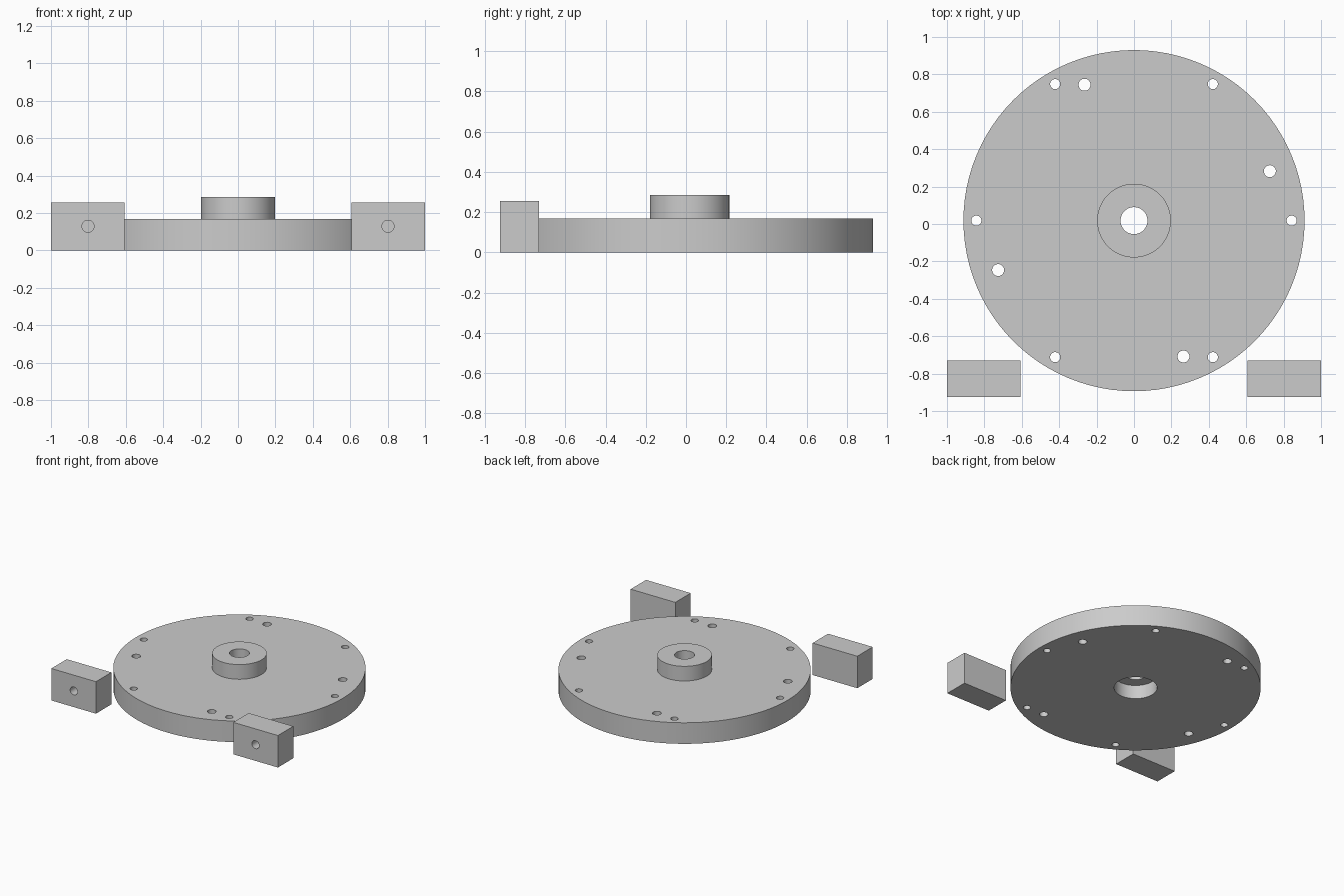
import bpy, bmesh, math
from mathutils import Matrix, Vector

if "Cube" in bpy.data.objects:
    bpy.data.objects.remove(bpy.data.objects["Cube"])

CY = 0.018  # disc centre in y

grey = bpy.data.materials.new("plain grey")
grey.diffuse_color = (0.6, 0.6, 0.6, 1)
grey.use_nodes = True
grey.node_tree.nodes["Principled BSDF"].inputs["Base Color"].default_value = grey.diffuse_color


def make_object(name, bm):
    bmesh.ops.recalc_face_normals(bm, faces=bm.faces[:])
    mesh = bpy.data.meshes.new(name)
    bm.to_mesh(mesh)
    bm.free()
    mesh.materials.append(grey)
    ob = bpy.data.objects.new(name, mesh)
    bpy.context.collection.objects.link(ob)
    return ob


def add_cylinder(bm, matrix, radius, depth, sides=32):
    bmesh.ops.create_cone(bm, cap_ends=True, segments=sides, radius1=radius,
                          radius2=radius, depth=depth, matrix=matrix)


def cut(ob, cutter):
    cutter.hide_render = True
    mod = ob.modifiers.new("holes", 'BOOLEAN')
    mod.operation = 'DIFFERENCE'
    mod.solver = 'EXACT'
    mod.object = cutter
    bpy.ops.object.select_all(action='DESELECT')
    bpy.context.view_layer.objects.active = ob
    ob.select_set(True)
    bpy.ops.object.modifier_apply(modifier=mod.name)
    bpy.data.objects.remove(cutter)
    bpy.ops.object.shade_smooth_by_angle(angle=math.radians(30))


# Disc with raised hub, stepped centre bore: one revolved profile
profile = [(0.157, 0), (0.912, 0), (0.912, 0.168), (0.197, 0.168),
           (0.197, 0.285), (0.072, 0.285), (0.072, 0.11), (0.157, 0.11)]
bm = bmesh.new()
verts = [bm.verts.new((r, CY, z)) for r, z in profile]
edges = [bm.edges.new((verts[i], verts[(i + 1) % len(verts)])) for i in range(len(verts))]
bmesh.ops.spin(bm, geom=verts + edges, cent=(0, CY, 0), axis=(0, 0, 1),
               angle=math.tau, steps=96, use_merge=True)
bmesh.ops.remove_doubles(bm, verts=bm.verts[:], dist=1e-5)
disc = make_object("disc_with_hub", bm)

# Through holes: a ring of six small ones and four wider ones
holes = [(0.843, a, 0.027) for a in range(0, 360, 60)]
holes += [(0.773, a, 0.032) for a in (20, 110, 200, 290)]
bm = bmesh.new()
for dist, angle, radius in holes:
    a = math.radians(angle)
    spot = Vector((dist * math.cos(a), CY + dist * math.sin(a), 0.084))
    add_cylinder(bm, Matrix.Translation(spot), radius, 0.4)
cut(disc, make_object("hole_cutter", bm))

# Two separate blocks, each with a blind hole in the front
for side, name in ((-1, "left_block"), (1, "right_block")):
    x = side * 0.803
    bm = bmesh.new()
    bmesh.ops.create_cube(bm, size=1, matrix=Matrix.Translation((x, -0.828, 0.1275))
                          @ Matrix.Diagonal((0.394, 0.194, 0.255, 1)))
    block = make_object(name, bm)
    bm = bmesh.new()
    add_cylinder(bm, Matrix.Translation((side * 0.802, -0.925, 0.129))
                 @ Matrix.Rotation(math.pi / 2, 4, 'X'), 0.032, 0.2)
    cut(block, make_object("block_hole_cutter", bm))
